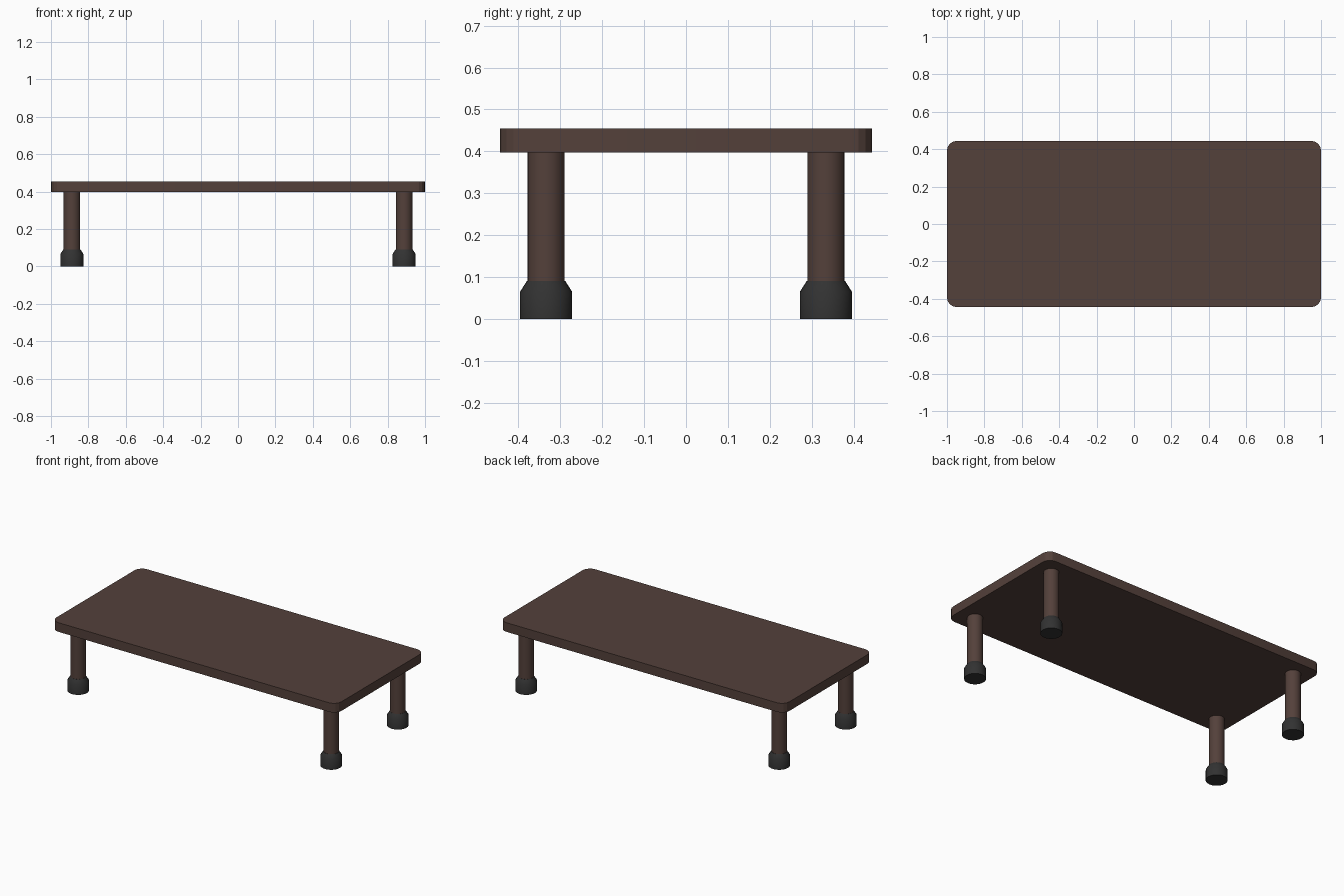
import bpy, bmesh, math

if "Cube" in bpy.data.objects:
    bpy.data.objects.remove(bpy.data.objects["Cube"])


def material(name, rgb):
    m = bpy.data.materials.new(name)
    m.diffuse_color = (*rgb, 1.0)
    m.use_nodes = True
    m.node_tree.nodes["Principled BSDF"].inputs["Base Color"].default_value = m.diffuse_color
    return m


WOOD = material("dark brown wood", (0.088, 0.052, 0.043))
RUBBER = material("black rubber", (0.032, 0.032, 0.032))


def add_object(name, bm, mat, angle):
    bmesh.ops.recalc_face_normals(bm, faces=bm.faces)
    mesh = bpy.data.meshes.new(name)
    bm.to_mesh(mesh)
    bm.free()
    mesh.materials.append(mat)
    ob = bpy.data.objects.new(name, mesh)
    bpy.context.collection.objects.link(ob)
    bpy.ops.object.select_all(action='DESELECT')
    ob.select_set(True)
    bpy.context.view_layer.objects.active = ob
    bpy.ops.object.shade_smooth_by_angle(angle=math.radians(angle))
    return ob


def turned(name, profile, x, y, mat, sides=24):
    """Closed round part from (radius, z) rings."""
    bm = bmesh.new()
    rings = [[bm.verts.new((x + r * math.cos(math.tau * i / sides),
                            y + r * math.sin(math.tau * i / sides), z))
              for i in range(sides)] for r, z in profile]
    for a, b in zip(rings, rings[1:]):
        for i in range(sides):
            j = (i + 1) % sides
            bm.faces.new((a[i], a[j], b[j], b[i]))
    bm.faces.new(rings[0][::-1])
    bm.faces.new(rings[-1])
    return add_object(name, bm, mat, 40)


# Table top: slab with rounded vertical corners
bm = bmesh.new()
bmesh.ops.create_cube(bm, size=1)
for v in bm.verts:
    v.co = (v.co.x * 2.0, v.co.y * 0.888, 0.426 + v.co.z * 0.058)
upright = [e for e in bm.edges
           if abs(e.verts[0].co.z - e.verts[1].co.z) > 0.01]
bmesh.ops.bevel(bm, geom=upright, offset=0.052, offset_type='OFFSET',
                segments=4, profile=0.5, affect='EDGES')
add_object("table_top", bm, WOOD, 20)

# Four legs with flared rubber feet
for sx, side in ((-1, "left"), (1, "right")):
    for sy, end in ((-1, "front"), (1, "back")):
        x, y = sx * 0.888, sy * 0.334
        turned(f"{end}_{side}_leg", [(0.0445, 0.08), (0.0445, 0.398)], x, y, WOOD)
        turned(f"{end}_{side}_foot",
               [(0.062, 0.0), (0.062, 0.065), (0.0455, 0.091)], x, y, RUBBER)
